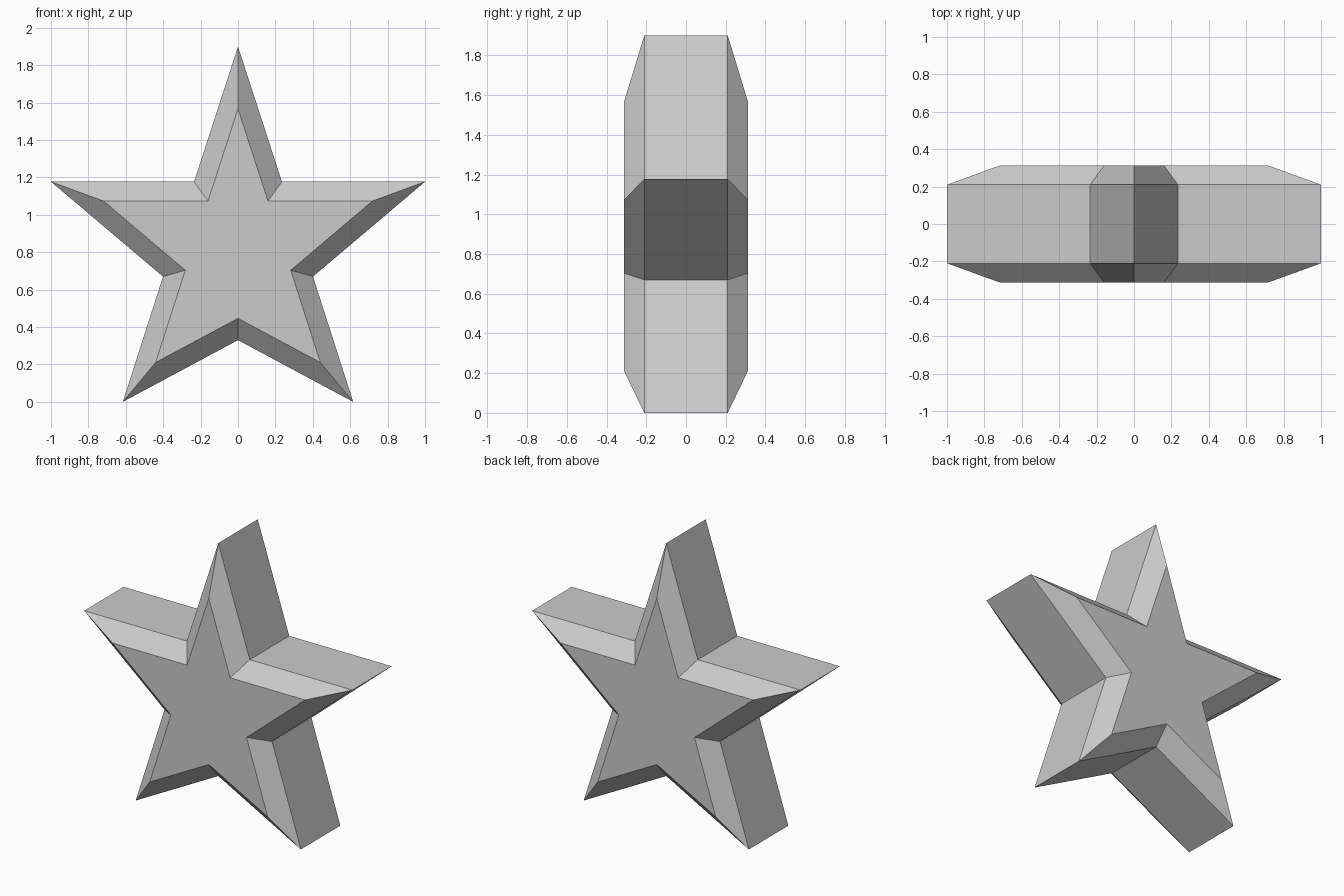
import bpy, bmesh
from mathutils import Vector

if "Cube" in bpy.data.objects:
    bpy.data.objects.remove(bpy.data.objects["Cube"])

CHAMFER = 0.103
HALF_FACE = 0.312   # half depth at the flat faces
HALF_RIM = 0.21     # half depth of the straight rim

# Star outline: right half from the top tip down, then mirrored
right = [(0, 1.9), (0.235, 1.177), (1, 1.177), (0.401, 0.67), (0.616, 0), (0, 0.33)]
outline = [Vector(p) for p in right]
outline += [Vector((-x, z)) for x, z in reversed(right[1:-1])]


def inset(points, d):
    """Mitred inward offset of a clockwise outline."""
    result = []
    for i, p in enumerate(points):
        a = (p - points[i - 1]).normalized()
        b = (points[(i + 1) % len(points)] - p).normalized()
        na, nb = Vector((a.y, -a.x)), Vector((b.y, -b.x))
        result.append(p + (na + nb) * d / (1 + na.dot(nb)))
    return result


face = inset(outline, CHAMFER)
bm = bmesh.new()

# Rings from front face to back face
rings = [[bm.verts.new((p.x, y, p.y)) for p in pts]
         for pts, y in ((face, -HALF_FACE), (outline, -HALF_RIM),
                        (outline, HALF_RIM), (face, HALF_FACE))]

# Chamfers and rim
n = len(outline)
for r0, r1 in zip(rings, rings[1:]):
    for i in range(n):
        j = (i + 1) % n
        bm.faces.new((r0[i], r0[j], r1[j], r1[i]))

# Flat front and back
bm.faces.new(rings[0])
bm.faces.new(rings[-1])
bmesh.ops.recalc_face_normals(bm, faces=bm.faces)

mesh = bpy.data.meshes.new("star")
bm.to_mesh(mesh)
bm.free()
bpy.context.collection.objects.link(bpy.data.objects.new("star", mesh))
